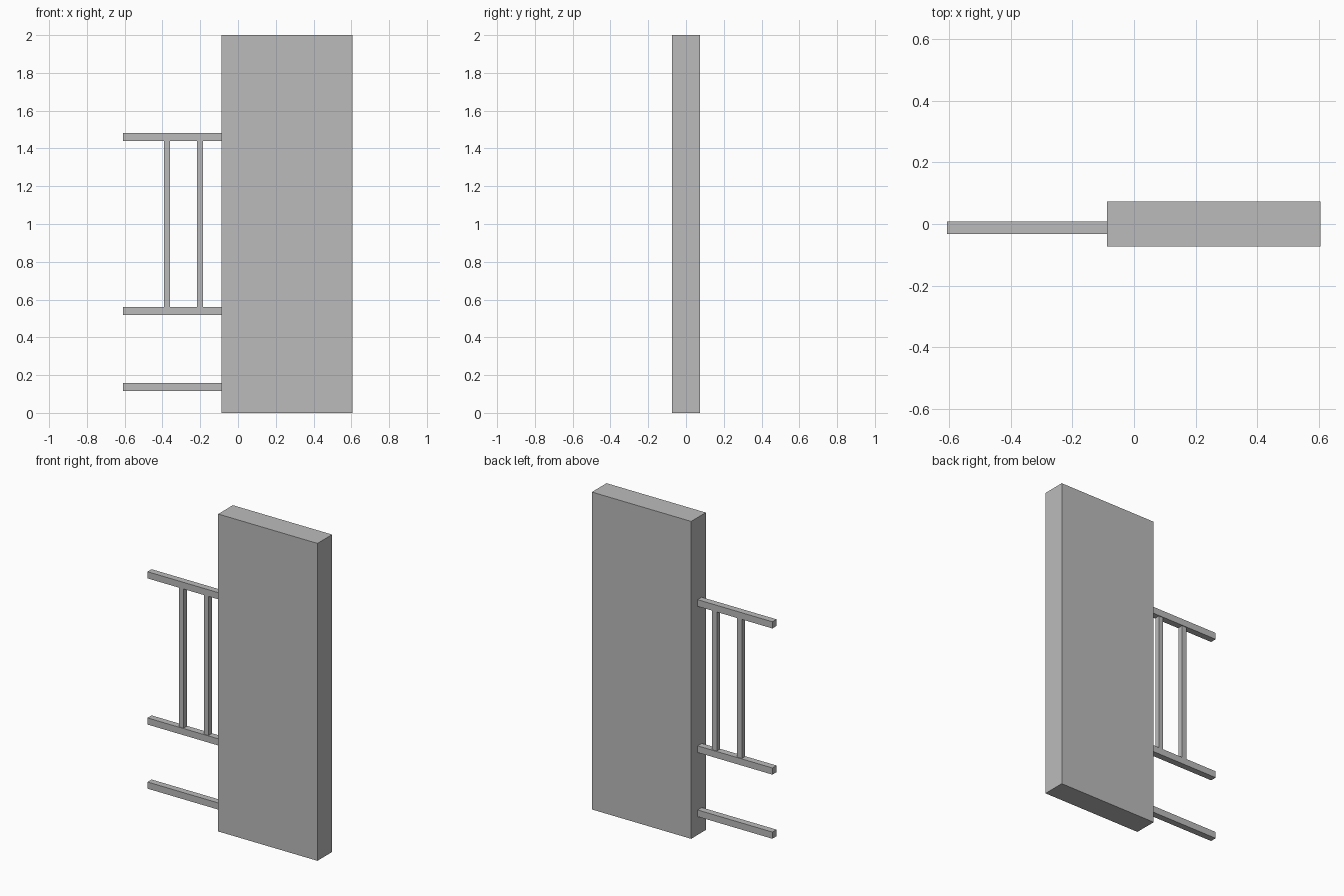
import bpy

cube = bpy.data.objects.get("Cube")
if cube:
    bpy.data.objects.remove(cube, do_unlink=True)

# Single flat grey
grey = bpy.data.materials.new("plain_grey")
grey.use_nodes = True
colour = (0.5, 0.5, 0.5, 1)
grey.diffuse_color = colour
grey.node_tree.nodes["Principled BSDF"].inputs["Base Color"].default_value = colour


def box(name, low, high):
    """Add a box spanning two opposite corners."""
    centre = [(a + b) / 2 for a, b in zip(low, high)]
    bpy.ops.mesh.primitive_cube_add(size=1, location=centre)
    obj = bpy.context.object
    obj.name = name
    obj.scale = [b - a for a, b in zip(low, high)]
    bpy.ops.object.transform_apply(location=False, rotation=False, scale=True)
    obj.data.materials.append(grey)
    return obj


SLAB_EDGE = -0.087
RAIL = 0.042

# Tall upright slab
box("wall_slab", (SLAB_EDGE, -0.073, 0), (0.605, 0.073, 2))

# Horizontal rails reaching out from the slab
rails = {"bottom_rail": 0.115, "middle_rail": 0.519, "top_rail": 1.44}
for name, z in rails.items():
    box(name, (-0.608, -0.033, z), (SLAB_EDGE, 0.008, z + RAIL))

# Vertical bars between the middle and top rails
for name, x in (("outer_bar", -0.375), ("inner_bar", -0.201)):
    box(name, (x - 0.016, -0.028, rails["middle_rail"] + RAIL),
        (x + 0.016, 0.003, rails["top_rail"]))
